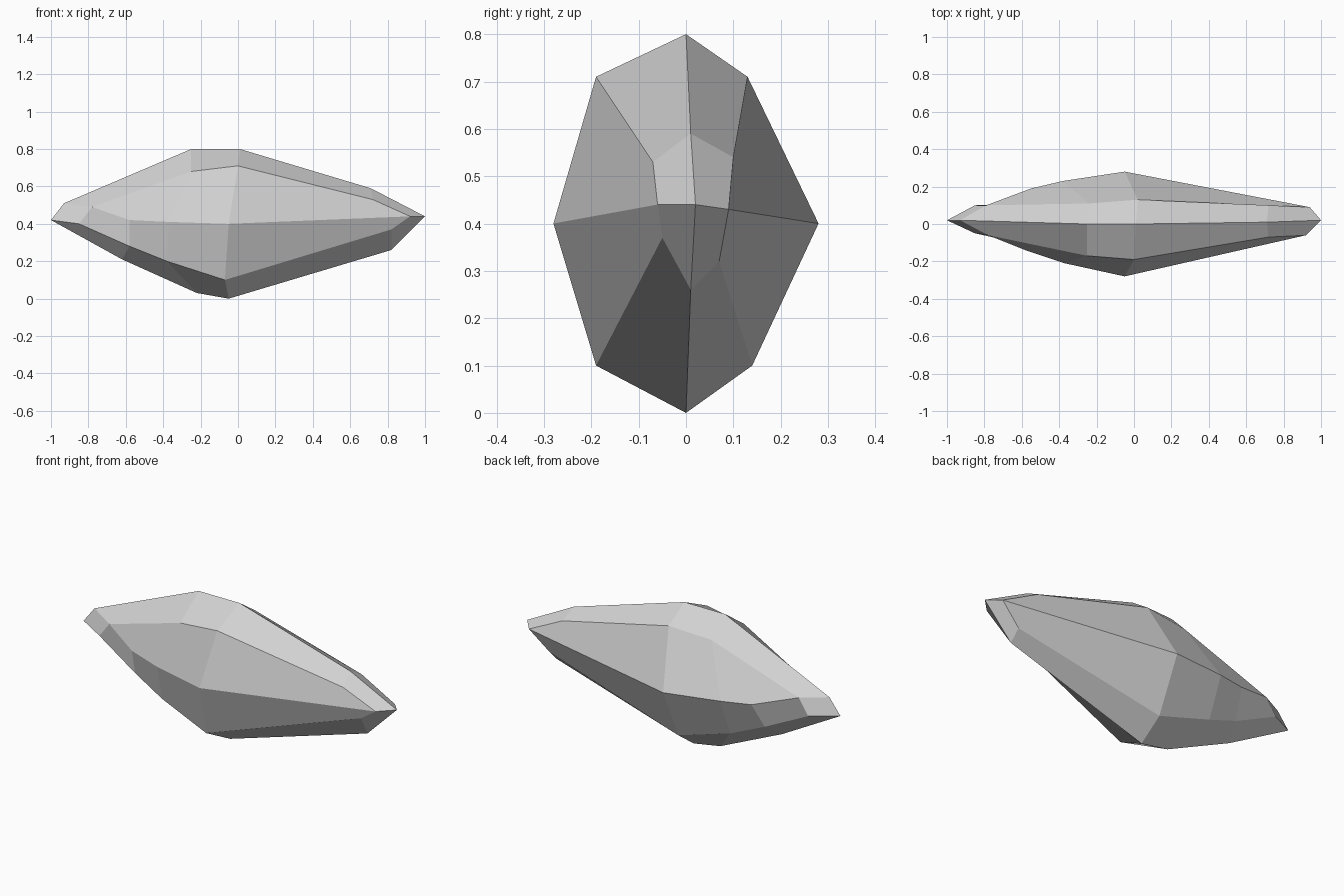
import bpy
import bmesh

# Remove the default cube only
default_cube = bpy.data.objects.get("Cube")
if default_cube:
    bpy.data.objects.remove(default_cube, do_unlink=True)


def make_material(name, colour):
    material = bpy.data.materials.new(name)
    material.use_nodes = True
    material.diffuse_color = colour
    material.node_tree.nodes["Principled BSDF"].inputs["Base Color"].default_value = colour
    return material


# Eight ridges run along the stone, each with four stations from right tip to left tip
ridges = {
    "top": [(.71, .01, .59), (.01, 0, .8), (-.25, 0, .8), (-.93, .02, .51)],
    "upper_front": [(.72, -.07, .53), (0, -.19, .71), (-.25, -.17, .68), (-.78, -.06, .49)],
    "front": [(.92, -.06, .44), (-.05, -.28, .4), (-.37, -.21, .41), (-.58, -.14, .42)],
    "lower_front": [(.82, -.05, .37), (-.07, -.19, .1), (-.38, -.15, .2), (-.58, -.11, .28)],
    "bottom": [(.82, .01, .26), (-.05, 0, 0), (-.22, 0, .03), (-.62, .01, .21)],
    "lower_back": [(.82, .07, .32), (-.05, .14, .1), (-.38, .14, .2), (-.58, .11, .28)],
    "back": [(.94, .09, .43), (-.05, .28, .4), (-.38, .23, .42), (-.55, .19, .43)],
    "upper_back": [(.72, .1, .54), (.02, .13, .71), (-.24, .11, .69), (-.79, .1, .5)],
}

bm = bmesh.new()
rows = {name: [bm.verts.new(point) for point in points] for name, points in ridges.items()}
names = list(rows)

# Long facets between neighbouring ridges
for index, name in enumerate(names):
    ridge = rows[name]
    neighbour = rows[names[(index + 1) % len(names)]]
    for near in range(len(ridge) - 1):
        far = near + 1
        bm.faces.new((ridge[near], neighbour[near], neighbour[far], ridge[far]))

# Pointed ends, with an extra corner on each flank of the blunt end
sharp_tip = bm.verts.new((1, .02, .44))
blunt_tip = bm.verts.new((-1, .02, .42))
flank_corners = {"front": (-.85, -.05, .4), "back": (-.85, .1, .41)}

for side, point in flank_corners.items():
    upper, middle, lower = rows["upper_" + side], rows[side], rows["lower_" + side]
    top, bottom = rows["top"], rows["bottom"]
    corner = bm.verts.new(point)
    bm.faces.new((top[0], upper[0], middle[0], sharp_tip))
    bm.faces.new((middle[0], lower[0], bottom[0], sharp_tip))
    bm.faces.new((upper[-1], middle[-1], lower[-1], corner))
    bm.faces.new((top[-1], upper[-1], corner, blunt_tip))
    bm.faces.new((corner, lower[-1], bottom[-1], blunt_tip))

bmesh.ops.recalc_face_normals(bm, faces=bm.faces[:])

# Flat-shaded stone object
mesh = bpy.data.meshes.new("faceted_stone")
bm.to_mesh(mesh)
bm.free()
mesh.materials.append(make_material("light stone grey", (.65, .65, .65, 1)))
stone = bpy.data.objects.new("faceted_stone", mesh)
bpy.context.collection.objects.link(stone)
